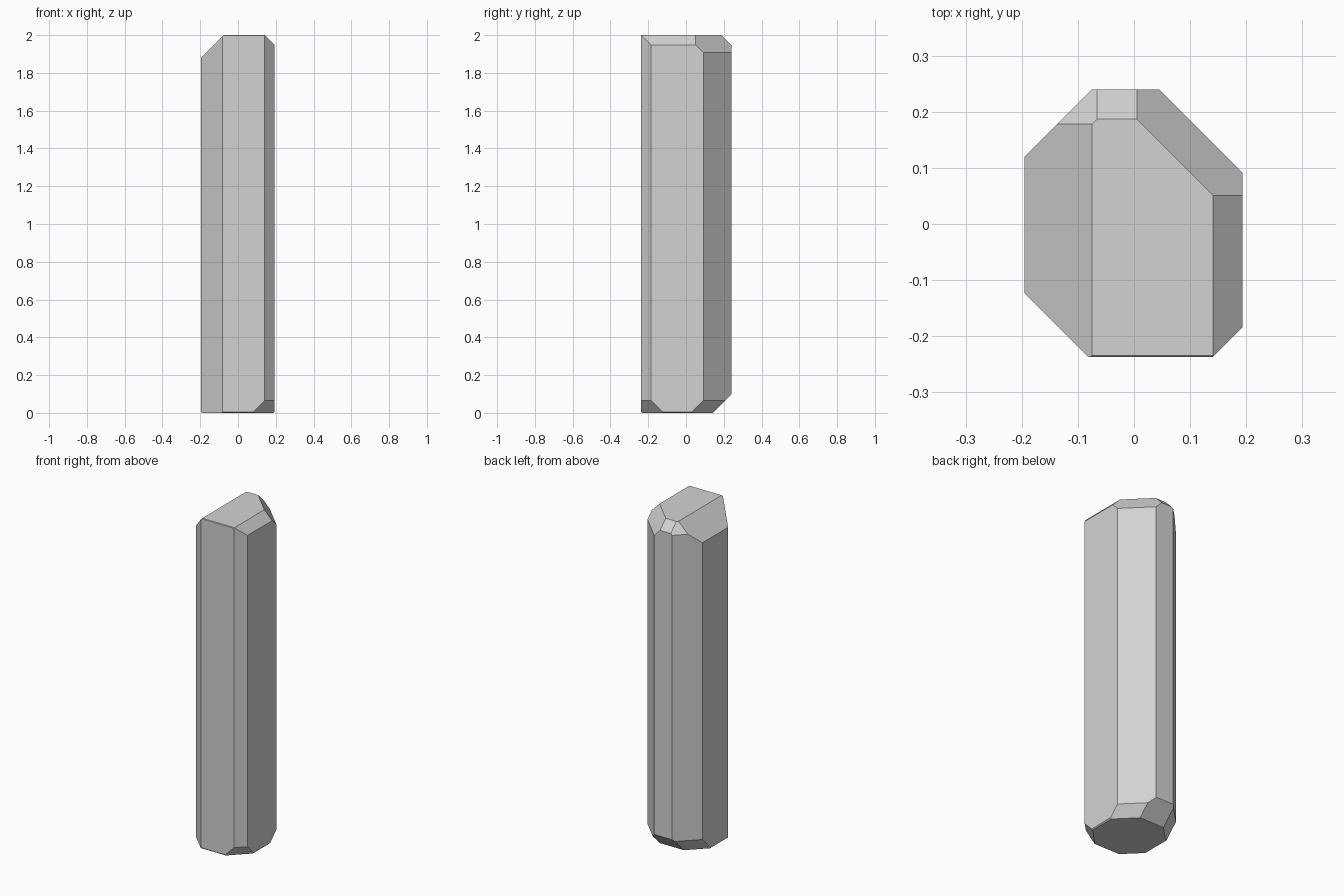
import bpy
import bmesh
from mathutils import Vector

cube = bpy.data.objects.get("Cube")
if cube:
    bpy.data.objects.remove(cube, do_unlink=True)

stone = bpy.data.materials.new("pale grey")
stone.use_nodes = True
colour = (0.65, 0.65, 0.65, 1)
stone.diffuse_color = colour
stone.node_tree.nodes["Principled BSDF"].inputs["Base Color"].default_value = colour

# Each facet keeps the points where normal . point <= limit
FACETS = [
    # upright sides
    ((1, 0, 0), 0.193), ((-1, 0, 0), 0.195), ((0, 1, 0), 0.24), ((0, -1, 0), 0.237),
    # upright corner bevels
    ((1, 1, 0), 0.285), ((-1, 1, 0), 0.315), ((-1, -1, 0), 0.319), ((1, -1, 0), 0.377),
    # top edge bevels
    ((1, 0, 1), 2.141), ((-1, 0, 1), 2.075), ((0, 1, 1), 2.187), ((0, -1, 1), 2.234),
    # top corner bevels
    ((1, 1, 1), 2.192), ((-1, 1, 1), 2.253),
    # bottom edge bevels
    ((1, 0, -1), 0.187), ((-1, 0, -1), 0.189), ((0, 1, -1), 0.143), ((0, -1, -1), 0.231),
    # bottom corner bevels
    ((1, 1, -1), 0.22), ((-1, 1, -1), 0.23), ((1, -1, -1), 0.312),
]


def slice_off(bm, normal, limit):
    """Cut away everything beyond the facet plane and cap the opening."""
    n = Vector(normal)
    cut = bmesh.ops.bisect_plane(
        bm, geom=bm.verts[:] + bm.edges[:] + bm.faces[:], dist=1e-5,
        plane_co=n * limit / n.length_squared, plane_no=n, clear_outer=True)
    rim = [e for e in cut["geom_cut"] if isinstance(e, bmesh.types.BMEdge)]
    bmesh.ops.holes_fill(bm, edges=[e for e in rim if e.is_boundary], sides=0)


# Tall block, cut down facet by facet
bm = bmesh.new()
bmesh.ops.create_cube(bm, size=2)
bmesh.ops.translate(bm, verts=bm.verts, vec=(0, 0, 1))
for normal, limit in FACETS:
    slice_off(bm, normal, limit)
bmesh.ops.recalc_face_normals(bm, faces=bm.faces)

mesh = bpy.data.meshes.new("faceted_pillar")
bm.to_mesh(mesh)
bm.free()
mesh.materials.append(stone)
pillar = bpy.data.objects.new("faceted_pillar", mesh)
bpy.context.collection.objects.link(pillar)
